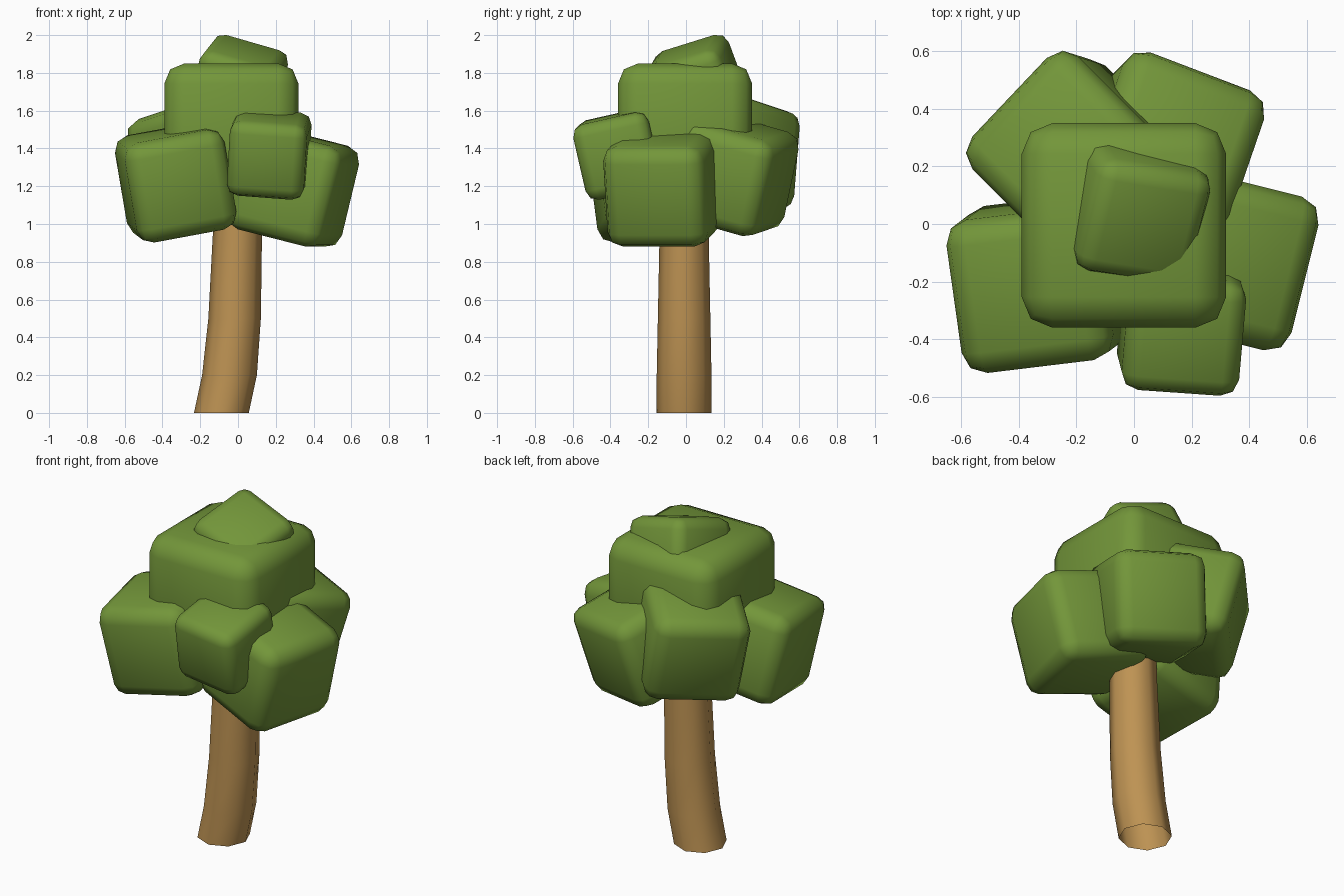
import bpy, bmesh, math
from mathutils import Vector, Matrix

if "Cube" in bpy.data.objects:
    bpy.data.objects.remove(bpy.data.objects["Cube"])


def material(name, color):
    m = bpy.data.materials.new(name)
    m.diffuse_color = (*color, 1)
    m.use_nodes = True
    m.node_tree.nodes["Principled BSDF"].inputs["Base Color"].default_value = m.diffuse_color
    return m


green = material("leaf green", (0.171, 0.305, 0.042))
brown = material("bark brown", (0.515, 0.292, 0.087))


def finish(name, bm, mat):
    mesh = bpy.data.meshes.new(name)
    bmesh.ops.recalc_face_normals(bm, faces=bm.faces)
    for f in bm.faces:
        f.smooth = True
    bm.to_mesh(mesh)
    bm.free()
    mesh.materials.append(mat)
    ob = bpy.data.objects.new(name, mesh)
    bpy.context.collection.objects.link(ob)
    return ob


def leaf_block(name, center, size, yaw, up):
    """Rounded cube turned by yaw and leaning so its top faces 'up'."""
    z = Vector(up).normalized()
    h = Vector((math.cos(math.radians(yaw)), math.sin(math.radians(yaw)), 0))
    x = (h - z * h.dot(z)).normalized()
    y = z.cross(x)
    rot = Matrix((x, y, z)).transposed().to_4x4()
    bm = bmesh.new()
    bmesh.ops.create_cube(bm, size=size)
    bmesh.ops.bevel(bm, geom=bm.edges[:], offset=0.15 * size, segments=2,
                    profile=0.5, affect='EDGES')
    bm.transform(Matrix.Translation(center) @ rot)
    return finish(name, bm, green)


# Foliage blocks
leaf_block("crown_block", (-0.035, -0.005, 1.495), 0.71, 0, (0, 0, 1))
leaf_block("top_block", (0.0, 0.06, 1.725), 0.42, -14, (0.23, -0.37, 1))
leaf_block("left_block", (-0.33, -0.205, 1.22), 0.54, 8, (-0.17, -0.13, 1))
leaf_block("right_block", (0.29, -0.115, 1.193), 0.55, -14, (0.24, -0.06, 1))
leaf_block("front_block", (0.165, -0.355, 1.37), 0.41, -5, (0.06, -0.23, 1))
leaf_block("back_left_block", (-0.20, 0.24, 1.36), 0.54, 45, (-0.245, 0.077, 0.97))
leaf_block("back_right_block", (0.11, 0.25, 1.26), 0.53, -19, (0.2, 0.2, 0.95))

# Trunk: eight-sided curved tube, rings of (x, z, radius)
bm = bmesh.new()
rings = []
for cx, cz, r in [(-0.088, 0, 0.145), (-0.045, 0.2, 0.145),
                  (-0.018, 0.5, 0.139), (-0.003, 0.95, 0.13), (0.0, 1.25, 0.125)]:
    rings.append([bm.verts.new((cx + r * math.cos(i * math.pi / 4),
                                -0.01 + r * math.sin(i * math.pi / 4), cz))
                  for i in range(8)])
for a, b in zip(rings, rings[1:]):
    for i in range(8):
        j = (i + 1) % 8
        bm.faces.new((a[i], a[j], b[j], b[i]))
finish("trunk", bm, brown)
